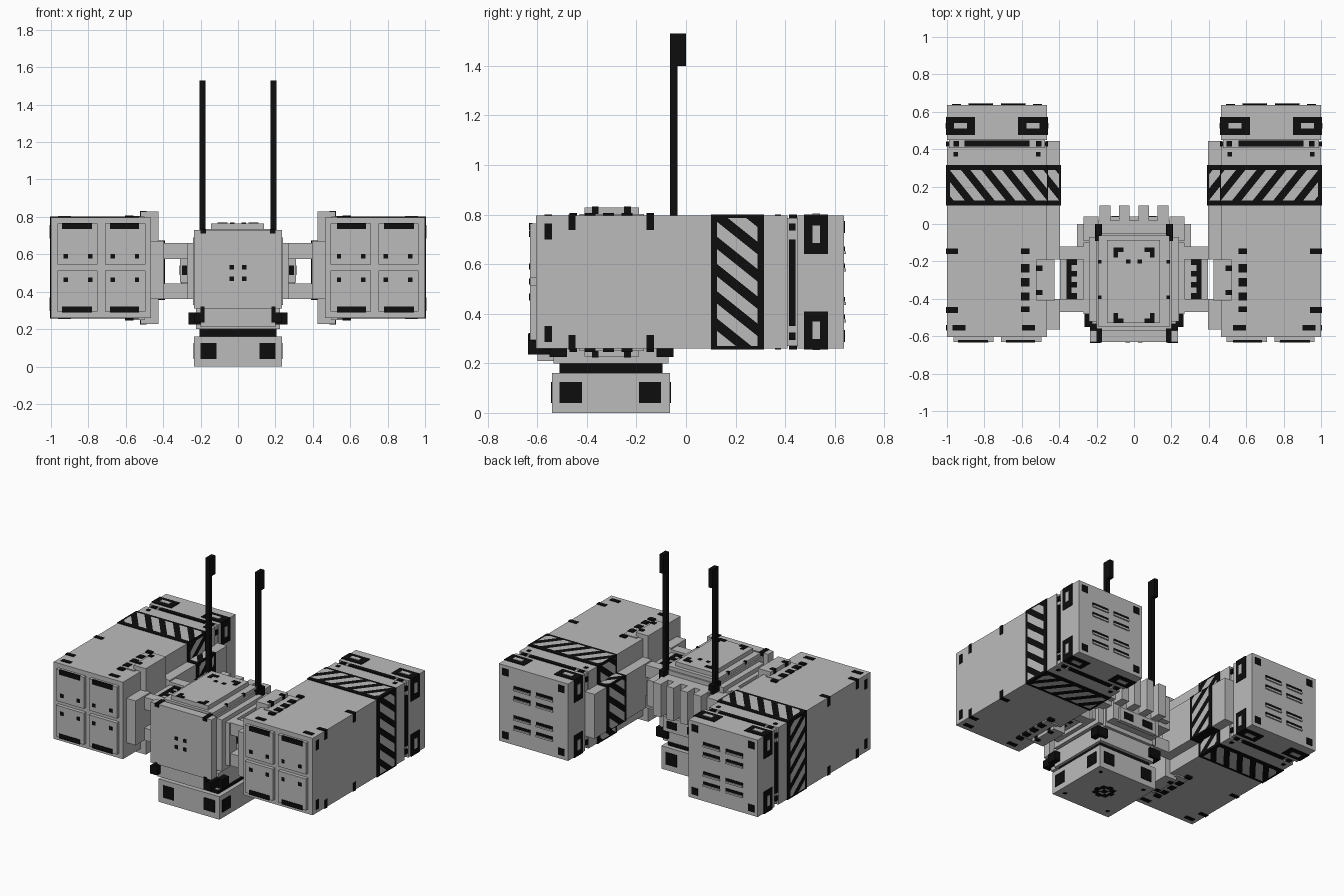
import bpy, bmesh, math
from mathutils import Vector

old = bpy.data.objects.get("Cube")
if old:
    bpy.data.objects.remove(old, do_unlink=True)


def material(name, v):
    m = bpy.data.materials.new(name)
    m.use_nodes = True
    m.diffuse_color = (v, v, v, 1)
    m.node_tree.nodes["Principled BSDF"].inputs["Base Color"].default_value = (v, v, v, 1)
    return m


GREY = material("light grey", 0.5)
BLACK = material("black", 0.004)


def finish(name, bm, mat):
    me = bpy.data.meshes.new(name)
    bm.to_mesh(me)
    bm.free()
    me.materials.append(mat)
    ob = bpy.data.objects.new(name, me)
    bpy.context.collection.objects.link(ob)
    return ob


def part(name, boxes, mat=GREY, mirror=False):
    """One object from boxes (x0, x1, y0, y1, z0, z1), optionally copied to -x."""
    bm = bmesh.new()
    if mirror:
        boxes = list(boxes) + [(-b[1], -b[0]) + tuple(b[2:]) for b in boxes]
    for x0, x1, y0, y1, z0, z1 in boxes:
        vs = bmesh.ops.create_cube(bm, size=1)["verts"]
        for v in vs:
            v.co = Vector(((x0 + x1) / 2 + v.co.x * (x1 - x0),
                           (y0 + y1) / 2 + v.co.y * (y1 - y0),
                           (z0 + z1) / 2 + v.co.z * (z1 - z0)))
    return finish(name, bm, mat)


E = 0.004   # how far painted plates stand proud

# --- Base and hips ---
part("base_block", [(-.235, .235, -.54, -.065, 0, .16)])
part("neck_band", [(-.205, .205, -.51, -.095, .155, .205)], BLACK)
part("hip_block", [(-.225, .225, -.535, -.07, .20, .32)])
part("hip_corner_caps", [(.18, .265, y, y + .07, .225, .29) for y in (-.55, -.12)]
     + [(.18, .2, -.637, -.54, .26, .32), (.18, .235, -.637, -.55, .235, .29)], BLACK, True)
part("base_windows",
     [(.115, .2, -.54 - E, -.065 + E, .04, .125)]
     + [(.2, .235 + E, y, y + .09, .04, .125) for y in (-.51, -.19)], BLACK, True)
# underside emblem-free bolt ring
ring = []
for i in range(8):
    a = math.tau * i / 8
    x, y = .055 * math.cos(a), -.3 + .055 * math.sin(a)
    ring.append((x - .019, x + .019, y - .019, y + .019, -.001, .01))
ring += [(-.02, .02, -.32, -.28, -.001, .01)]
ring += [(x - .012, x + .012, y - .012, y + .012, -.001, .01)
         for x in (-.18, .18) for y in (-.48, -.12)]
part("base_bolts", ring, BLACK)

# --- Torso ---
part("torso_core", [(-.2, .2, -.58, -.05, .31, .71), (-.24, .24, -.52, -.07, .33, .69),
                    (-.27, .27, -.48, -.1, .36, .66)])
part("torso_front_plate", [(-.235, .235, -.63, -.57, .31, .73), (-.2, .2, -.6, -.52, .21, .31)])
part("torso_roof", [(-.19, .19, -.55, -.06, .70, .735), (-.145, .14, -.53, -.085, .73, .765)])
part("front_plate_bolts", [(.021, .045, -.63 - E, -.62, z - .012, z + .012) for z in (.47, .53)],
     BLACK, True)
part("front_plate_corners", [(.17, .2, -.63 - E, -.56, .71, .73 + E)], BLACK, True)
H = .765 + E
part("roof_marks",
     [(.055, .11, -.15, -.125, .76, H), (.085, .11, -.18, -.125, .76, H),
      (.055, .11, -.53, -.505, .76, H), (.085, .11, -.53, -.475, .76, H),
      (.02, .043, -.21, -.19, .76, H)]
     + [(.175, .192, y, y + .018, .72, .735 + E) for y in (-.21, -.4)], BLACK, True)

# --- Back pack with cooling fins ---
part("back_block", [(-.19, .19, -.06, .02, .34, .68), (-.305, .305, -.12, -.0, .44, .62),
                    (-.15, .15, .01, .04, .33, .43)])
part("back_shoulders", [(.19, .27, -.09, .04, .47, .65)], GREY, True)
part("cooling_fins", [(.025, .08, 0, .1, .45, .68), (.125, .185, 0, .1, .45, .68)], GREY, True)
part("back_vents", [(.04, .12, .03, .04 + E, .355, .405)], BLACK, True)

# --- Antennas ---
part("antenna_mounts", [(.172, .208, -.09, 0, .66, .72)], BLACK, True)
part("antennas", [(.175, .205, -.065, -.035, .70, 1.53), (.175, .205, -.04, 0, 1.40, 1.53)],
     BLACK, True)

# --- Arms: upper and lower slabs joined to the pods at their corners ---
part("arm_slabs",
     [(.2, .395, -.46, -.12, z, z + .06) for z in (.58, .385)]
     + [(.2, .44, y, y + .07, z, z + .085) for y in (-.47, -.19) for z in (.575, .36)], GREY, True)
part("arm_side_boxes", [(.23, .31, -.4, -.19, .45, .58)], GREY, True)
part("arm_box_vents", [(.272, .3, -.4 - E, -.19 + E, .49, .54),
                       (.3, .31 + E, -.35, -.24, .49, .54)], BLACK, True)
for nm, z0, z1 in (("upper_arm_brackets", .63, .64 + E), ("lower_arm_brackets", .385 - E, .39)):
    part(nm, [(.335, .36, -.4, -.19, z0, z1)]
         + [(.305, .34, y, y + .03, z0, z1) for y in (-.4, -.34, -.28, -.22)], BLACK, True)

# --- Pods ---
X0, X1, Z0, Z1 = .465, 1.0, .26, .797
part("pod_bodies", [(X0, X1, -.605, .41, Z0, Z1)], GREY, True)
part("pod_necks", [(X0 + .01, X1 - .01, .4, .465, Z0 + .01, Z1 - .01)], GREY, True)
part("pod_rear_caps", [(X0, X1, .45, .637, Z0, Z1)], GREY, True)
part("pod_inner_plates", [(.395, .47, -.565, -.4, .36, .67), (.395, .47, -.19, .445, .36, .67)],
     GREY, True)
part("pod_flanges", [(.425, .52, -.41, -.19, .228, .828), (.5, .6, -.43, -.17, .25, .803)],
     GREY, True)
part("pod_flange_marks", [(.49, .52 + E, y, y + .028, .228 - E, .828 + E) for y in (-.38, -.25)],
     BLACK, True)
part("pod_flange_dashes",
     [(.56, .6 + E, y, y + w, .25 - E, .803 + E)
      for y, w in ((-.47, .03), (-.41, .045), (-.335, .045), (-.26, .045), (-.16, .03))],
     BLACK, True)

# doors
doors = [(x, x + .215, z, z + .22) for x in (.495, .75) for z in (.294, .545)]
part("pod_doors", [(a, b, -.63, -.6, c, d) for a, b, c, d in doors], GREY, True)
marks = [(a, b, -.63 - E, -.62, c, d) for a, b in ((.53, .685), (.78, .94))
         for c, d in ((.29, .322), (.735, .767))]
marks += [(x - .012, x + .012, -.63 - E, -.62, z - .012, z + .012)
          for x in (.54, .67, .79, .92) for z in (.465, .59)]
part("pod_door_marks", marks, BLACK, True)

# painted tabs along the long edges
tabs = []
for z0, z1 in ((Z1 - .06, Z1 + E), (Z0 - E, Z0 + .055)):
    tabs += [(.94, X1 + E, y, y + .03, z0, z1) for y in (-.475, -.16)]
for z0, z1 in ((Z1 - .02, Z1 + E), (Z0 - E, Z0 + .02)):
    tabs += [(a, b, -.57, -.54, z0, z1) for a, b in ((.9, .97), (.53, .6))]
    tabs += [(x, x + .024, .36, .384, z0, z1) for x in (.5, .94)]
tabs += [(X1 - .02, X1 + E, -.57, -.54, a, b) for a, b in ((.70, .765), (.285, .35))]
part("pod_edge_tabs", tabs, BLACK, True)

# neck strips all the way round
part("pod_neck_strips",
     [(.56, .905, .415, .447, Z0 - E, Z1 + E), (X1 - .03, X1 + E, .415, .442, .35, .70)]
     + [(x, x + .03, .415, .445, Z0 - E, Z1 + E) for x in (.495, .935)]
     + [(X0 - E, X1 + E, .415, .442, z, z + .03) for z in (.295, .735)], BLACK, True)

# corner frames on the rear caps, with grey slots
frames, slots = [], []
for xa, xb in ((X0 - E, .62), (.85, X1 + E)):
    for za, zb in ((Z0 - E, .41), (.64, Z1 + E)):
        frames.append((xa, xb, .477, .573, za, zb))
        xc, zc = (xa + xb) / 2, (za + zb) / 2
        up = .003 if zc > .5 else -.003
        out = .003 if xc > .7 else -.003
        zf, xf = (zb if zc > .5 else za), (xb if xc > .7 else xa)
        slots.append((xc - .035, xc + .035, .51, .54, min(zf - up, zf + up), max(zf - up, zf + up)))
        slots.append((min(xf - out, xf + out), max(xf - out, xf + out), .51, .54, zc - .035, zc + .035))
part("pod_corner_frames", frames, BLACK, True)
part("pod_corner_slots", slots, GREY, True)

# rear vents and corner marks
vx, vz = (.645, .82), (.385, .455, .59, .66)
part("pod_rear_vents", [(x - .065, x + .065, .63, .637 + E, z - .006, z + .012)
                        for x in vx for z in vz], BLACK, True)
part("pod_rear_louvres", [(x - .065, x + .065, .63, .646, z - .02, z - .008)
                          for x in vx for z in vz], GREY, True)
part("pod_rear_corner_marks",
     [(x - w, x + w, .63, .637 + E, z - h, z + h) for x, sx in ((.515, 1), (.95, -1))
      for z, w, h in ((.31, .024, .024), (.75, .024, .024))], BLACK, True)

# --- Hazard bands: black wrap with slanted grey bars ---
YA, YB = .1, .315
part("hazard_bands", [(X0 - E, X1 + E, YA, YB, Z0 - E, Z1 + E),
                      (.395 - E, .47, YA, YB, .36 - E, .67 + E)], BLACK, True)


def clip(poly, limit, sign):
    """Clip a (u, y) polygon to the side of u = limit given by sign."""
    out = []
    for i, p in enumerate(poly):
        q = poly[(i + 1) % len(poly)]
        dp, dq = sign * (p[0] - limit), sign * (q[0] - limit)
        if dp >= 0:
            out.append(p)
        if dp * dq < 0:
            t = dp / (dp - dq)
            out.append((p[0] + t * (q[0] - p[0]), p[1] + t * (q[1] - p[1])))
    return out


def bars(bm, lo, hi, slope, place, normal):
    y0, y1 = YA + .026, YB - .026
    rise = slope * (y1 - y0)
    for k in range(-3, 12):
        c = lo + k * .11
        quad = [(c, y0), (c + .06, y0), (c + .06 + rise, y1), (c + rise, y1)]
        quad = clip(clip(quad, lo, 1), hi, -1)
        if len(quad) < 3:
            continue
        for s in (1, -1):
            pts = [Vector(place(u, y)) for u, y in quad]
            f = bm.faces.new([bm.verts.new((s * p.x, p.y, p.z)) for p in pts])
            f.normal_update()
            if f.normal.dot(Vector((s * normal[0], 0, normal[1]))) < 0:
                f.normal_flip()


bm = bmesh.new()
G = 2 * E
bars(bm, X0, X1 - .015, .8, lambda u, y: (u, y, Z1 + G), (0, 1))
bars(bm, .4, X0, .8, lambda u, y: (u, y, .67 + G), (0, 1))
bars(bm, X0 + .015, X1 - .015, -.8, lambda u, y: (u, y, Z0 - G), (0, -1))
bars(bm, Z0 + .01, Z1 - .01, -.8, lambda u, y: (X1 + G, y, u), (1, 0))
bars(bm, Z0 + .01, .36, .8, lambda u, y: (X0 - G, y, u), (-1, 0))
bars(bm, .67, Z1 - .01, .8, lambda u, y: (X0 - G, y, u), (-1, 0))
bars(bm, .365, .665, .8, lambda u, y: (.395 - G, y, u), (-1, 0))
finish("hazard_bars", bm, GREY)
